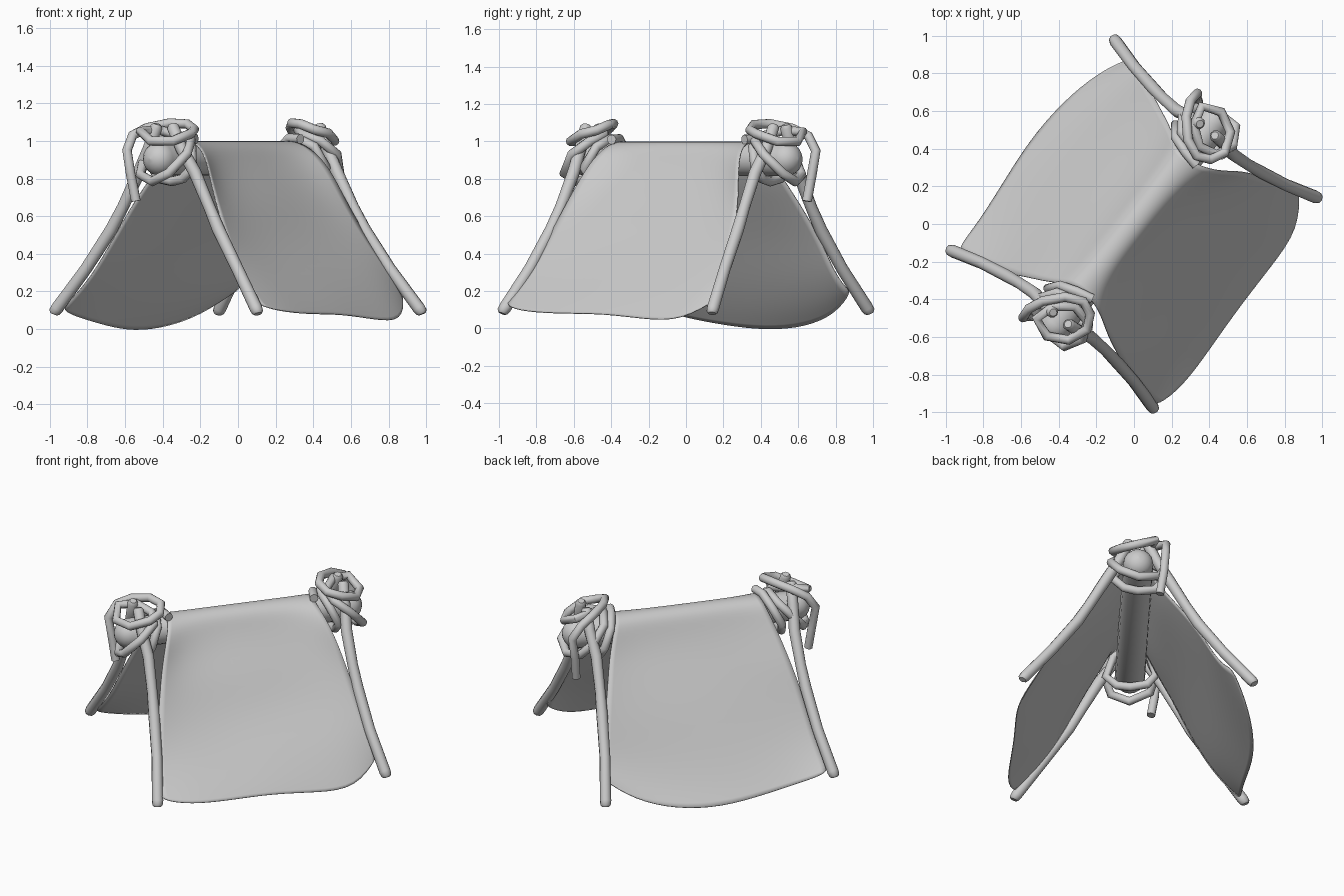
import bpy, bmesh, math

if "Cube" in bpy.data.objects:
    bpy.data.objects.remove(bpy.data.objects["Cube"])

TURN = math.atan2(0.789, 0.614)   # ridge direction seen from above


def tube(name, pts, radius, radii=None, res=3):
    """Round tube along points (u along ridge, v across, z up)."""
    cu = bpy.data.curves.new(name, 'CURVE')
    cu.dimensions = '3D'
    cu.bevel_depth = radius
    cu.bevel_resolution = res
    cu.use_fill_caps = True
    radii = radii or [1] * len(pts)
    sp = cu.splines.new('POLY')
    sp.points.add(len(pts) - 1)
    for b, p, r in zip(sp.points, pts, radii):
        b.co = (*p, 1)
        b.radius = r
    ob = bpy.data.objects.new(name, cu)
    ob.rotation_euler.z = TURN
    bpy.context.collection.objects.link(ob)
    bpy.ops.object.select_all(action='DESELECT')
    ob.select_set(True)
    bpy.context.view_layer.objects.active = ob
    bpy.ops.object.convert(target='MESH')
    bpy.ops.object.shade_smooth_by_angle(angle=math.radians(60))
    return ob


# thick ridge pole with domed ends
half = [(0.765 - 0.085 * (1 - math.cos(a)), math.sin(a))
        for a in [math.radians(d) for d in (2, 18, 36, 54, 72, 90)]]
prof = [(-u, r) for u, r in half] + half[::-1]
tube("ridge_pole", [(u, 0, 0.905) for u, r in prof], 0.09,
     [r for u, r in prof], res=6)

# leaning legs, slightly crooked, in two pairs
LEG = [(0.712, 0.688, 0.08), (0.71, 0.684, 0.09), (0.705, 0.67, 0.11),
       (0.66, 0.51, 0.32), (0.632, 0.36, 0.53), (0.622, 0.29, 0.65),
       (0.615, 0.19, 0.83), (0.63, 0.11, 0.96),
       (0.635, 0.055, 1.075), (0.635, 0.05, 1.09)]
for end, su in (("front", -1), ("back", 1)):
    for side, sv in (("left", 1), ("right", -1)):
        tube(f"{end}_{side}_leg", [(su * u, sv * v, z) for u, v, z in LEG],
             0.034, [0.6, 0.9, 1, 0.95, 1, 0.92, 1, 0.95, 0.95, 0.6])

# rope lashing: hanging tail, ring over the top, loops round the ridge pole
ROPE = [(.72, .127, .68), (.735, .15, .82), (.755, .16, .95),
        (.70, .165, 1.03), (.62, .13, 1.07), (.53, .05, 1.095),
        (.49, -.04, 1.09), (.52, -.11, 1.06), (.595, -.147, 1.04),
        (.70, -.105, 1.0), (.755, 0, 1.0), (.714, .10, 1.05),
        (.61, .07, 1.06), (.54, -.02, 1.03), (.56, -.12, 1.0),
        (.65, -.16, .93), (.74, -.11, .83), (.74, 0, .785),
        (.69, .12, .82), (.62, .155, .90), (.54, .10, .98),
        (.51, 0, 1.015), (.53, -.10, .97), (.58, -.145, .86),
        (.58, -.08, .80), (.57, 0, .785), (.56, .10, .80), (.55, .15, .86),
        (.50, .11, .96), (.47, .02, 1.015), (.45, -.07, 1.01)]
for end, su in (("front", -1), ("back", 1)):
    tube(f"{end}_lashing_rope", [(su * u, v, z) for u, v, z in ROPE], 0.026)

# draped cloth: cross profile (v, z, half length, bulge at the open ends)
LEFT = [(.065, .98, .46, .01), (.10, .90, .49, .02), (.16, .79, .53, .02),
        (.26, .65, .57, .01), (.38, .46, .62, 0), (.50, .26, .65, 0),
        (.62, .12, .68, 0), (.705, .05, .69, 0)]
RIGHT = [(.065, .98, .46, .03), (.10, .90, .50, .08), (.16, .79, .54, .08),
         (.26, .65, .58, .045), (.38, .47, .62, .02), (.53, .28, .66, 0),
         (.66, .11, .69, 0), (.705, .05, .69, 0)]
# hem offsets (outward, up) per column
COLS = (-1, -.75, -.4, 0, .4, .75, 1)
HEM = {1: [(-.05, .05), (-.05, .01), (-.02, -.03), (.015, -.06),
           (0, -.04), (-.06, .03), (-.15, .15)],
       -1: [(-.02, .07), (.02, .04), (.01, .03), (0, .03),
            (.01, 0), (.01, -.01), (-.12, .12)]}
rows = ([(p, 1) for p in LEFT[::-1]] + [((0, 1.003, .45, 0), 1)]
        + [(p, -1) for p in RIGHT])
bm = bmesh.new()
grid = []
for (v, z, hl, bulge), sv in rows:
    w = (v / 0.705) ** 4
    line = []
    for s, (dv, dz) in zip(COLS, HEM[sv]):
        sag = 0.01 * math.sin(14 * v + 2 * s + sv) * min(1, v * 4)
        out = v + w * dv + sag + bulge * abs(s) ** 4
        line.append(bm.verts.new((s * hl, sv * out, z + w * dz)))
    grid.append(line)
for a, b in zip(grid, grid[1:]):
    for i in range(len(COLS) - 1):
        bm.faces.new((a[i], b[i], b[i + 1], a[i + 1]))
bmesh.ops.recalc_face_normals(bm, faces=bm.faces)
for f in bm.faces:
    f.smooth = True
me = bpy.data.meshes.new("tent_cloth")
bm.to_mesh(me)
bm.free()
cloth = bpy.data.objects.new("tent_cloth", me)
cloth.rotation_euler.z = TURN
bpy.context.collection.objects.link(cloth)
sub = cloth.modifiers.new("smooth", 'SUBSURF')
sub.levels = sub.render_levels = 2
th = cloth.modifiers.new("thickness", 'SOLIDIFY')
th.thickness = 0.006
th.offset = 0
